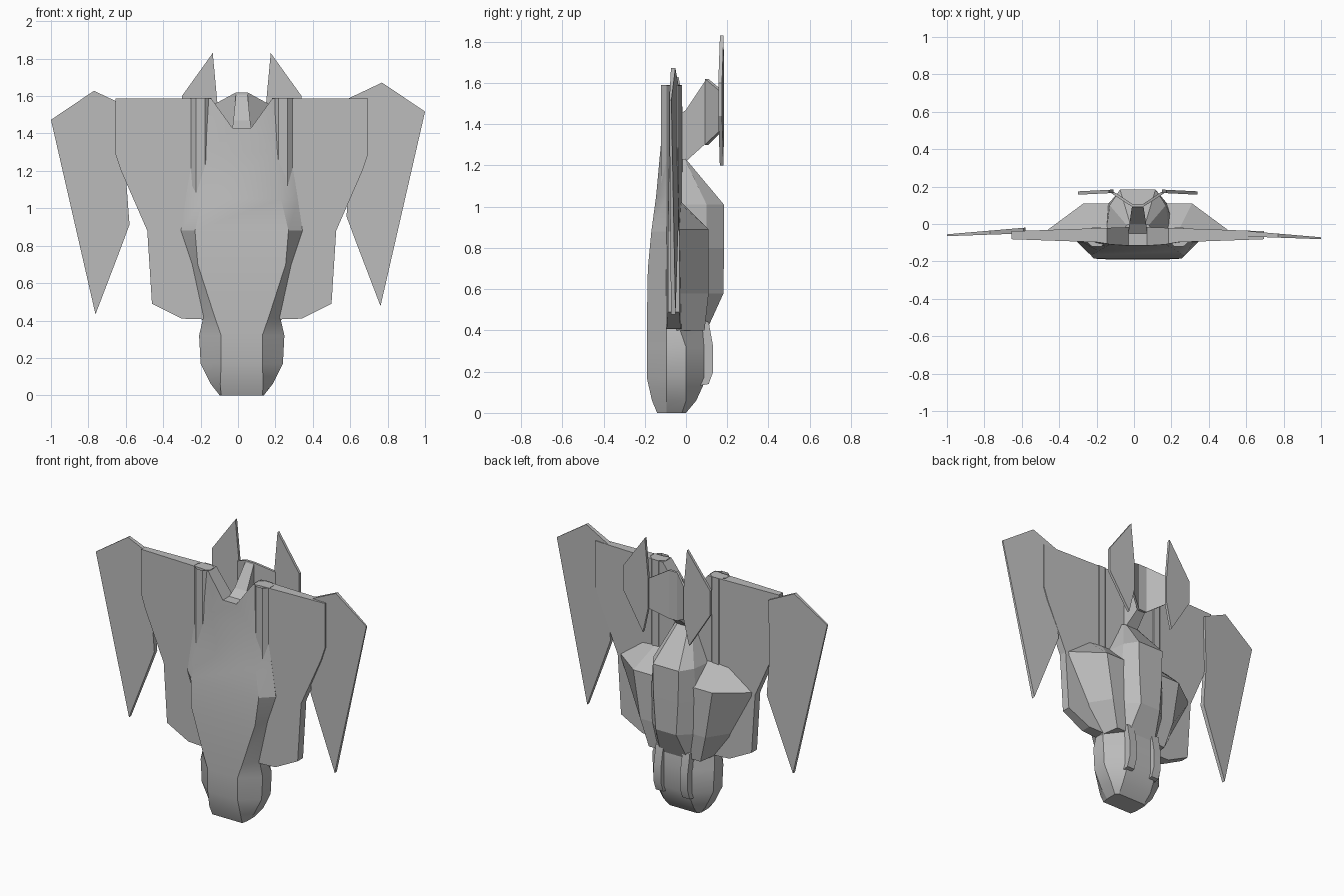
import bpy, bmesh, math

if "Cube" in bpy.data.objects:
    bpy.data.objects.remove(bpy.data.objects["Cube"])

CX = 0.02      # hull centre line
GREY = (0.5, 0.5, 0.5, 1)
mat = bpy.data.materials.new("hull grey")
mat.use_nodes = True
mat.diffuse_color = GREY
mat.node_tree.nodes["Principled BSDF"].inputs["Base Color"].default_value = GREY


def finish(name, bm, smooth=True):
    bmesh.ops.recalc_face_normals(bm, faces=bm.faces)
    mesh = bpy.data.meshes.new(name)
    bm.to_mesh(mesh)
    bm.free()
    ob = bpy.data.objects.new(name, mesh)
    bpy.context.collection.objects.link(ob)
    mesh.materials.append(mat)
    bpy.ops.object.select_all(action='DESELECT')
    ob.select_set(True)
    bpy.context.view_layer.objects.active = ob
    if smooth:
        bpy.ops.object.shade_smooth_by_angle(angle=math.radians(25))
    return ob


def loft(name, rings, smooth=True):
    """Skin a list of equal-length closed rings and cap both ends."""
    bm = bmesh.new()
    rows = [[bm.verts.new(p) for p in ring] for ring in rings]
    n = len(rows[0])
    for a, b in zip(rows, rows[1:]):
        for i in range(n):
            j = (i + 1) % n
            bm.faces.new((a[i], a[j], b[j], b[i]))
    bm.faces.new(rows[0])
    bm.faces.new(rows[-1])
    return finish(name, bm, smooth)


def plate(name, outline, front, back):
    """Plate from an (x, z) outline; front and back give y for each x."""
    return loft(name, [[(x, f(x), z) for x, z in outline] for f in (front, back)], False)


def mirrored(half, z):
    """Closed ring from (offset, y) points on one side of the hull."""
    return ([(CX + x, y, z) for x, y in half]
            + [(CX - x, y, z) for x, y in reversed(half)])


def cut(ob, cutter):
    mod = ob.modifiers.new("notch", 'BOOLEAN')
    mod.object = cutter
    mod.operation = 'DIFFERENCE'
    mod.solver = 'EXACT'
    bpy.ops.object.select_all(action='DESELECT')
    ob.select_set(True)
    bpy.context.view_layer.objects.active = ob
    bpy.ops.object.modifier_apply(modifier=mod.name)


# Fuselage: z, front half width, front y, side half width, back half width, back y
hull = [
    (0.0, .11, -.14, .118, .10, 0.0), (.06, .115, -.165, .165, .11, .05),
    (.17, .11, -.19, .22, .11, .10), (.32, .11, -.19, .228, .11, .10),
    (.42, .145, -.19, .205, .10, .10), (.7, .235, -.185, .265, .10, .05),
    (.88, .25, -.168, .325, .10, 0.0), (1.05, .21, -.145, .3, .1, -.02),
    (1.3, .17, -.122, .26, .1, -.025), (1.588, .15, -.108, .23, .1, -.028)]
rings = []
for z, hf, yf, hm, hb, yb in hull:
    y2 = min(0, yb - .02) if z < .4 else -.035
    rings.append(mirrored([(hf, yf), (hm, -.095), (hm, y2), (hb, yb)], z))
fuselage = loft("fuselage", rings)

# Main wing halves, thinning towards the tips
half_wing = [(0, 1.588), (.675, 1.588), (.675, 1.29), (.645, 1.2), (.505, .88),
             (.48, .49), (.32, .41), (0, .4)]
wings = []
for side, label in ((1, "left"), (-1, "right")):
    wings.append(plate(label + "_wing", [(CX + side * x, z) for x, z in half_wing],
                       lambda x: -.06 - (.045 - .035 * abs(x - CX)),
                       lambda x: -.06 + (.045 - .035 * abs(x - CX))))

# Rear notch through the hull and wing roots
notch = plate("notch_cutter", [(CX - .18, 1.61), (CX - .05, 1.43), (CX + .05, 1.43),
                               (CX + .18, 1.61)], lambda x: -.3, lambda x: .3)
notch.hide_render = True
for ob in [fuselage] + wings:
    cut(ob, notch)
bpy.data.objects.remove(notch)

# Outer wing panels, one sitting slightly higher than the other
panel = [(1, 1.495), (.77, 1.65), (.59, 1.565), (.6, 1.2), (.58, .935), (.63, .8), (.762, .455)]
for side, label, dz, dy in ((1, "left", .022, -.012), (-1, "right", -.022, .004)):
    def mid(x, dy=dy):
        return -.04 - .06 * (abs(x) - .6) + dy

    def thick(x):
        return .005 + .025 * (1 - abs(x))
    plate(label + "_outer_panel", [(side * x, z + dz) for x, z in panel],
          lambda x: mid(x) - thick(x), lambda x: mid(x) + thick(x))

# Raised spine: z, base half width, middle half width, middle y, top half width, top y
spine = [(.4, .2, .15, .06, .1, .10), (.58, .22, .16, .10, .075, .182),
         (.8, .22, .165, .10, .09, .184), (1.01, .17, .15, .10, .095, .184),
         (1.23, .08, .06, -.005, .04, 0.0)]
loft("dorsal_spine", [mirrored([(b, -.05), (m, ym), (t, yt)], z)
                      for z, b, m, ym, t, yt in spine], False)

# Shoulder pods: z, inner, outer top, outer base, top y
pods = [(.4, .1, .19, .21, .09), (.58, .11, .24, .34, .11),
        (.89, .12, .29, .50, .11), (1.03, .12, .22, .32, -.03)]
for side, label in ((1, "left"), (-1, "right")):
    loft(label + "_shoulder_pod",
         [[(CX + side * i, -.05, z), (CX + side * i, y, z),
           (CX + side * o, y, z), (CX + side * b, -.045, z)] for z, i, o, b, y in pods], False)

    # Nose rail
    rail = [(.05, .13), (.11, .14), (.132, .2), (.132, .32), (.11, .44), (.05, .46)]
    loft(label + "_nose_rail", [[(CX + side * x, y, z) for y, z in rail] for x in (.07, .125)])

    # Engine tube with a recessed nozzle
    ring = [(CX + side * .22 + .062 * math.cos(a), -.07 + .055 * math.sin(a))
            for a in (math.tau * (k + .5) / 8 for k in range(8))]
    bm = bmesh.new()
    low, high = ([bm.verts.new((x, y, z)) for x, y in ring] for z in (1.0, 1.59))
    for k in range(8):
        bm.faces.new((low[k], low[k - 1], high[k - 1], high[k]))
    bm.faces.new(low)
    cap = bm.faces.new(high)
    bmesh.ops.inset_region(bm, faces=[cap], thickness=.016)
    bmesh.ops.translate(bm, verts=cap.verts, vec=(0, 0, -.08))
    finish(label + "_engine", bm)

    # Tail arm sloping back from the pylon
    loft(label + "_tail_arm",
         [[(CX + side * x, y - .008, hi), (CX + side * x, y + .008, hi),
           (CX + side * x, y + .008, lo), (CX + side * x, y - .008, lo)]
          for x, y, hi, lo in ((0, .1, 1.62, 1.3), (.03, .1, 1.62, 1.3), (.14, .172, 1.56, 1.37))],
         False)

    # Tail fin
    fin = [(.155, 1.83), (.32, 1.6), (.32, 1.44), (.17, 1.2), (.13, 1.37), (.13, 1.56)]
    plate(label + "_tail_fin", [(CX + side * x, z) for x, z in fin],
          lambda x: .184 - .05 * (abs(x - CX) - .13) - .018,
          lambda x: .184 - .05 * (abs(x - CX) - .13))

# Tail pylon rising from the hull
loft("tail_pylon", [[(CX - w, y, hi), (CX + w, y, hi), (CX + w, y, lo), (CX - w, y, lo)]
                    for w, y, hi, lo in ((.05, -.05, 1.43, 1.15), (.045, 0, 1.47, 1.22),
                                         (.03, .1, 1.62, 1.31))], False)
